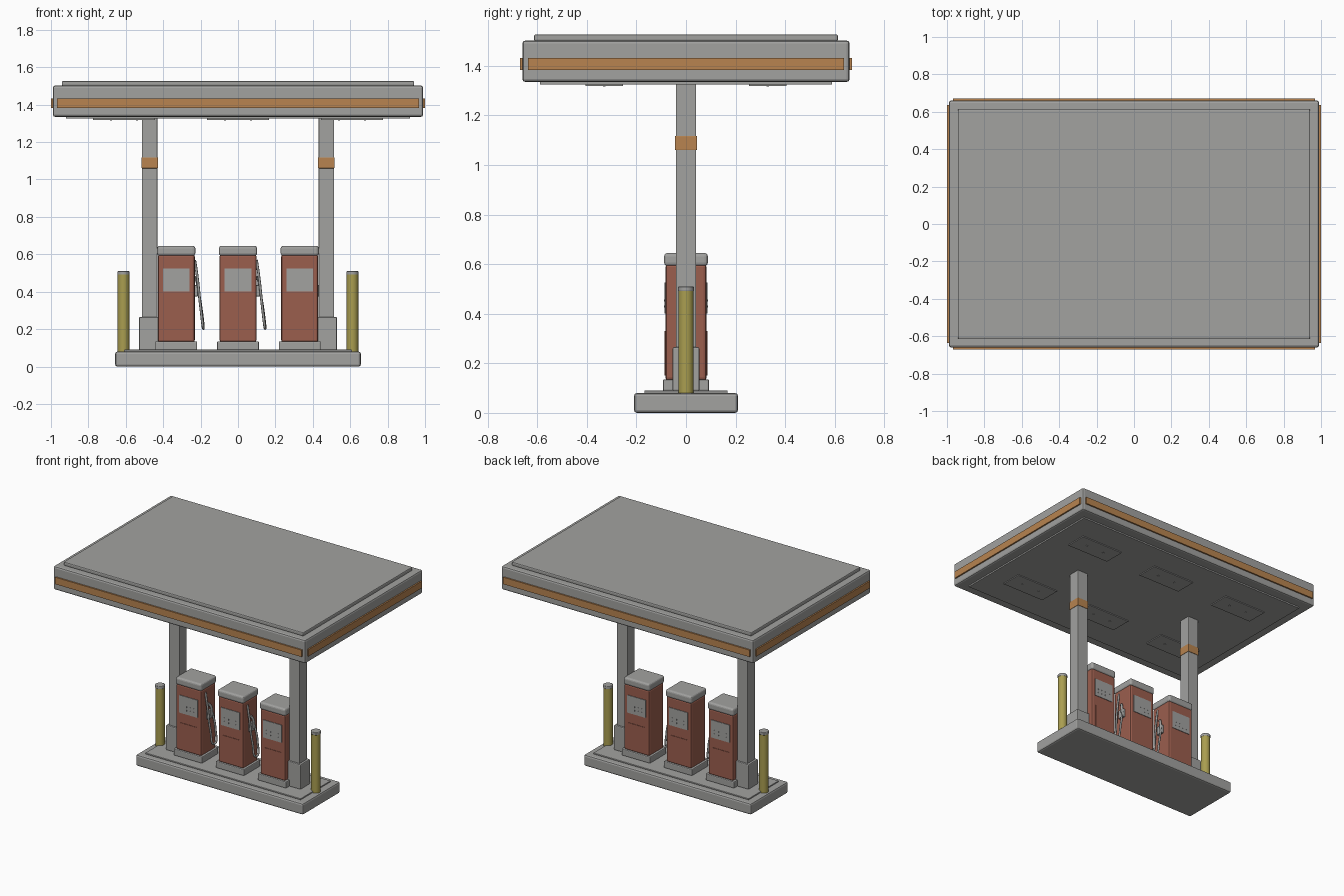
import bpy, math

if "Cube" in bpy.data.objects:
    bpy.data.objects.remove(bpy.data.objects["Cube"])

def material(name, rgb):
    m = bpy.data.materials.new(name)
    m.diffuse_color = (*rgb, 1)
    m.use_nodes = True
    m.node_tree.nodes["Principled BSDF"].inputs["Base Color"].default_value = m.diffuse_color
    return m

GREY = material("concrete grey", (0.36, 0.36, 0.35))
RED = material("pump red", (0.33, 0.112, 0.076))
ORANGE = material("stripe orange", (0.48, 0.23, 0.08))
YELLOW = material("bollard yellow", (0.40, 0.34, 0.08))

def finish(ob, name, mat, bevel=0, segments=2):
    ob.name = name
    ob.data.materials.append(mat)
    if bevel:
        b = ob.modifiers.new("bevel", 'BEVEL')
        b.width, b.segments, b.limit_method = bevel, segments, 'ANGLE'
    return ob

def box(name, x, y, z, mat, bevel=0, segments=2):
    """Box from (min, max) ranges on each axis."""
    bpy.ops.mesh.primitive_cube_add(size=1, location=[(a + b) / 2 for a, b in (x, y, z)])
    ob = bpy.context.object
    ob.scale = [b - a for a, b in (x, y, z)]
    bpy.ops.object.transform_apply(location=False, rotation=False, scale=True)
    return finish(ob, name, mat, bevel, segments)

def slab(name, hx, hy, z, mat, bevel=0, cx=0, cy=0, segments=2):
    return box(name, (cx - hx, cx + hx), (cy - hy, cy + hy), z, mat, bevel, segments)

def cylinder(name, x, y, z, r, mat, bevel=0):
    bpy.ops.mesh.primitive_cylinder_add(vertices=24, radius=r, depth=z[1] - z[0],
                                        location=(x, y, (z[0] + z[1]) / 2))
    ob = finish(bpy.context.object, name, mat, bevel)
    bpy.ops.object.shade_smooth_by_angle()
    return ob

def tube(name, points, r, mat):
    cu = bpy.data.curves.new(name, 'CURVE')
    cu.dimensions, cu.bevel_depth, cu.bevel_resolution = '3D', r, 2
    cu.resolution_u, cu.use_fill_caps = 6, True
    sp = cu.splines.new('BEZIER')
    sp.bezier_points.add(len(points) - 1)
    for bp, co in zip(sp.bezier_points, points):
        bp.co = co
        bp.handle_left_type = bp.handle_right_type = 'AUTO'
    ob = bpy.data.objects.new(name, cu)
    bpy.context.collection.objects.link(ob)
    cu.materials.append(mat)

# Island
slab("island", 0.657, 0.21, (0, 0.08), GREY, 0.012)
slab("island_top", 0.61, 0.168, (0.08, 0.09), GREY, 0.003)

# Canopy with roof plate, ceiling plate and stripes
slab("canopy", 0.99, 0.66, (1.335, 1.502), GREY, 0.012)
slab("roof_plate", 0.942, 0.613, (1.50, 1.527), GREY, 0.007)
slab("ceiling_plate", 0.92, 0.588, (1.325, 1.336), GREY)
for s in (-1, 1):
    slab("long_stripe", 0.968, 0.006, (1.383, 1.432), ORANGE, cy=s * 0.664)
    slab("short_stripe", 0.006, 0.637, (1.383, 1.432), ORANGE, cx=s * 0.994)

# Ceiling lights with corner screws
for x in (-0.61, 0, 0.61):
    for y in (-0.33, 0.33):
        slab("ceiling_light", 0.165, 0.075, (1.319, 1.326), GREY, cx=x, cy=y)
        for sx in (-0.07, 0.07):
            slab("light_screw", 0.005, 0.005, (1.316, 1.32), GREY, cx=x + sx, cy=y)

# Columns and bollards
for s in (-1, 1):
    cx = s * 0.472
    slab("column", 0.041, 0.041, (0.085, 1.33), GREY, 0.003, cx)
    slab("column_band", 0.044, 0.044, (1.06, 1.117), ORANGE, 0.002, cx)
    slab("column_foot", 0.057, 0.054, (0.088, 0.265), GREY, 0.006, cx)
    cylinder("bollard", s * 0.612, 0, (0.075, 0.492), 0.031, YELLOW)
    cylinder("bollard_cap", s * 0.612, 0, (0.49, 0.51), 0.032, GREY, 0.003)

# Fuel pumps
for n, cx in enumerate((-0.33, 0, 0.33)):
    slab("pump_foot", 0.112, 0.093, (0.088, 0.135), GREY, 0.006, cx)
    slab("pump_body", 0.099, 0.083, (0.13, 0.60), RED, 0.012, cx)
    slab("pump_cap", 0.102, 0.088, (0.592, 0.645), GREY, 0.014, cx, segments=3)
    for s in (-1, 1):
        # Screen, keypad and door on both faces
        slab("pump_screen", 0.072, 0.003, (0.40, 0.525), GREY, cx=cx, cy=s * 0.084)
        slab("pump_door", 0.067, 0.002, (0.15, 0.33), RED, cx=cx, cy=s * 0.084)
        for i in range(4):
            for z in (0.425, 0.45):
                slab("pump_button", 0.004, 0.001, (z, z + 0.008), GREY,
                     cx=cx - 0.045 + 0.03 * i, cy=s * 0.0875)
    # Nozzle holder, and a hanging hose on the first two pumps
    side = cx + 0.099
    box("nozzle_holder", (side - 0.005, side + 0.016), (-0.025, 0.025), (0.375, 0.435), GREY, 0.003)
    if n < 2:
        tube("hose", [(side, -0.035, 0.57), (side + 0.012, -0.034, 0.49),
                      (side + 0.033, -0.025, 0.30), (side + 0.046, 0.0, 0.203),
                      (side + 0.036, 0.025, 0.30), (side + 0.018, 0.02, 0.41)], 0.007, GREY)
        tube("nozzle", [(side + 0.014, 0.015, 0.39), (side + 0.014, 0.01, 0.45),
                        (side + 0.004, -0.005, 0.48)], 0.009, GREY)
